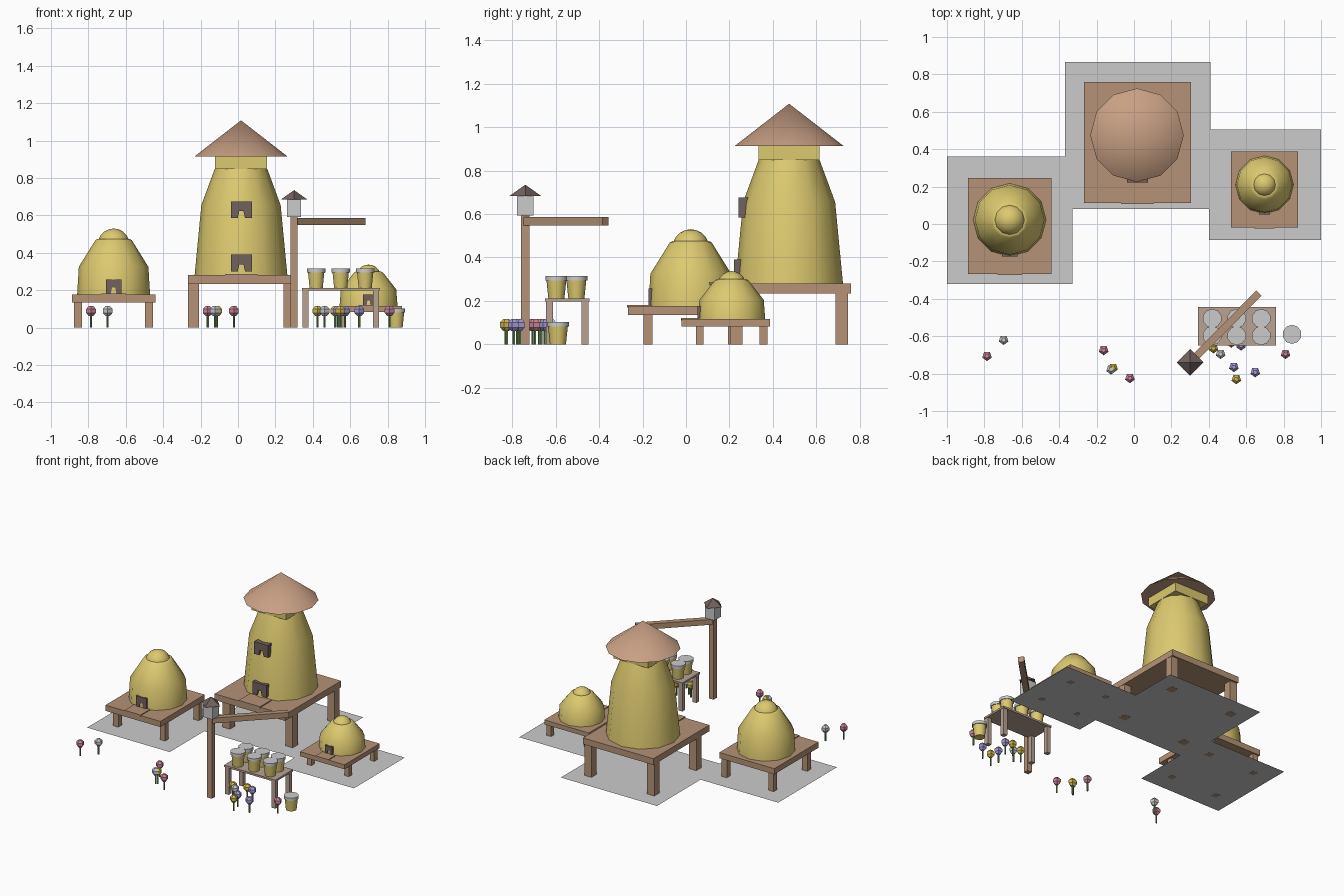
import bpy, bmesh
from math import sin, cos, pi, radians

cube = bpy.data.objects.get("Cube")
if cube:
    bpy.data.objects.remove(cube, do_unlink=True)


def material(name, r, g, b):
    m = bpy.data.materials.new(name)
    m.use_nodes = True
    m.diffuse_color = (r, g, b, 1)
    m.node_tree.nodes["Principled BSDF"].inputs["Base Color"].default_value = (r, g, b, 1)
    return m


STRAW = material("straw", 0.72, 0.59, 0.16)
WOOD = material("wood", 0.46, 0.29, 0.18)
ROOF = material("roof_clay", 0.58, 0.35, 0.23)
DARK = material("dark_wood", 0.17, 0.12, 0.11)
GREY = material("light_grey", 0.60, 0.60, 0.60)
TABLE = material("pale_wood", 0.48, 0.36, 0.29)
PINK = material("pink_petals", 0.62, 0.25, 0.35)
PURPLE = material("purple_petals", 0.40, 0.33, 0.70)
YELLOW = material("yellow_petals", 0.66, 0.50, 0.08)
GREEN = material("stem_green", 0.16, 0.32, 0.11)


def finish(name, bm, mat, smooth=None):
    bmesh.ops.recalc_face_normals(bm, faces=bm.faces)
    me = bpy.data.meshes.new(name)
    bm.to_mesh(me)
    bm.free()
    me.materials.append(mat)
    if smooth:
        me.shade_smooth()
        me.set_sharp_from_angle(angle=radians(smooth))
    ob = bpy.data.objects.new(name, me)
    bpy.context.collection.objects.link(ob)
    return ob


def box(name, mat, x, y, z):
    """Box from (min, max) pairs on each axis."""
    bm = bmesh.new()
    bmesh.ops.create_cube(bm, size=1)
    for v in bm.verts:
        v.co = [a + (b - a) * (c + 0.5) for c, (a, b) in zip(v.co, (x, y, z))]
    return finish(name, bm, mat)


def lathe(name, mat, cx, cy, profile, sides=12, smooth=None):
    """Spin (radius, height) points around a vertical axis."""
    bm = bmesh.new()
    rings = []
    for r, z in profile:
        n = sides if r > 0 else 1
        rings.append([bm.verts.new((cx + r * sin(2 * pi * i / sides),
                                    cy - r * cos(2 * pi * i / sides), z)) for i in range(n)])
    for a, b in zip(rings, rings[1:]):
        for i in range(sides):
            quad = [a[i % len(a)], a[(i + 1) % len(a)], b[(i + 1) % len(b)], b[i % len(b)]]
            bm.faces.new(list(dict.fromkeys(quad)))
    for ring in (rings[0], rings[-1]):
        if len(ring) > 1:
            bm.faces.new(ring)
    return finish(name, bm, mat, smooth)


def extrude(name, mat, outline, offset, depth):
    """Push a flat outline of 3D points along an offset vector."""
    bm = bmesh.new()
    face = bm.faces.new([bm.verts.new(p) for p in outline])
    if depth:
        out = bmesh.ops.extrude_face_region(bm, geom=[face])["geom"]
        verts = [v for v in out if isinstance(v, bmesh.types.BMVert)]
        bmesh.ops.translate(bm, verts=verts, vec=[c * depth for c in offset])
    return finish(name, bm, mat)


def door(name, cx, y, z, w, h, depth):
    """Entrance board with a notch at the bottom."""
    pts = [(-w, 0), (-w * .35, 0), (-w * .2, h * .42), (w * .2, h * .42),
           (w * .35, 0), (w, 0), (w, h), (-w, h)]
    extrude(name, DARK, [(cx + a, y, z + b) for a, b in pts], (0, 1, 0), depth)


def stand(name, cx, cy, x_half, front, back, z0, z1, leg, lx, ly):
    """Platform on four square legs."""
    box(name + "_platform", WOOD, (cx - x_half, cx + x_half), (front, back), (z0, z1))
    for sx in (-1, 1):
        for sy in (-1, 1):
            x, y = cx + sx * lx, cy + sy * ly
            box(name + "_leg", WOOD, (x - leg, x + leg), (y - leg, y + leg), (0, z0))


def dome(name, cx, cy, r, z):
    lathe(name, STRAW, cx, cy,
          [(r * cos(i * pi / 10), z + r * sin(i * pi / 10)) for i in range(5)] + [(0, z + r)],
          12, 40)


# Ground pads
pad = [(-1, -.32), (-.33, -.32), (-.33, .08), (.4, .08), (.4, -.085), (1, -.085),
       (1, .505), (.41, .505), (.41, .865), (-.37, .865), (-.37, .36), (-1, .36)]
extrude("ground_pad", GREY, [(x, y, .001) for x, y in pad], (0, 0, 1), 0)

# Small hive on the -x side
stand("west_stand", -.665, .02, .223, -.268, .245, .134, .176, .021, .19, .195)
lathe("west_hive", STRAW, -.665, .022,
      [(.195, .176), (.186, .325), (.097, .468), (.085, .475)], 12, 35)
dome("west_hive_cap", -.665, .022, .085, .445)
door("west_door", -.665, -.173, .182, .042, .075, .05)
box("west_landing_board", WOOD, (-.73, -.60), (-.272, -.16), (.17, .182))

# Smallest hive on the +x side
stand("east_stand", .698, .21, .18, -.02, .387, .083, .116, .018, .152, .147)
lathe("east_hive", STRAW, .698, .21,
      [(.155, .116), (.148, .205), (.077, .295), (.067, .3)], 12, 35)
dome("east_hive_cap", .698, .21, .066, .271)
door("east_door", .698, .052, .12, .03, .057, .04)
box("east_landing_board", WOOD, (.645, .75), (-.024, .06), (.11, .121))

# Tall central hive
stand("tower_stand", .018, .475, .286, .112, .76, .234, .28, .029, .255, .243)
lathe("tower_hive", STRAW, .016, .475, [(.248, .28), (.212, .655), (.14, .85)], 12, 35)
box("tower_collar", STRAW, (-.124, .156), (.335, .615), (.848, .916))
lathe("tower_roof", ROOF, .016, .475, [(.25, .914), (0, 1.108)], 12, 35)
door("tower_lower_door", .018, .222, .30, .056, .09, .06)
door("tower_upper_door", .018, .242, .585, .056, .09, .06)
box("tower_landing_board", WOOD, (-.07, .105), (.106, .24), (.272, .287))

# Lamp post with diagonal beam
PX, PY = .30, -.74
box("lamp_post", WOOD, (PX - .019, PX + .019), (PY - .019, PY + .019), (0, .595))
d = .014
extrude("lamp_beam", WOOD,
        [(PX + d, PY - d, .548), (.668 + d, -.37 - d, .548),
         (.668 - d, -.37 + d, .548), (PX - d, PY + d, .548)], (0, 0, 1), .039)
box("lamp_box", GREY, (PX - .038, PX + .038), (PY - .038, PY + .038), (.592, .686))
lathe("lamp_roof", DARK, PX, PY, [(.072, .684), (0, .735)], 4)

# Table
box("table_top", TABLE, (.342, .758), (-.65, -.445), (.198, .212))
for x in (.345, .722):
    for y in (-.645, -.482):
        box("table_leg", TABLE, (x, x + .032), (y, y + .032), (0, .198))


# Buckets with lids
def bucket(x, y, z):
    lathe("bucket", STRAW, x, y, [(.037, z), (.046, z + .085)], 10, 40)
    lathe("bucket_lid", GREY, x, y, [(.051, z + .082), (.051, z + .103)], 10, 40)


for bx in (.418, .549, .68):
    for by in (-.505, -.597):
        bucket(bx, by, .212)
bucket(.845, -.59, 0)

# Flowers
flowers = {
    PINK: [(-.786, -.706), (-.162, -.675), (-.022, -.824), (.81, -.695)],
    GREY: [(-.697, -.62), (-.123, -.778), (.463, -.695)],
    YELLOW: [(-.112, -.77), (.425, -.665), (.547, -.83), (.52, -.635)],
    PURPLE: [(.534, -.765), (.648, -.793), (.572, -.65)],
}
for petals, spots in flowers.items():
    for fx, fy in spots:
        lathe("flower_stem", GREEN, fx, fy, [(.006, 0), (.006, .075)], 5)
        lathe("flower_head", petals, fx, fy,
              [(.012, .062), (.027, .078), (.027, .1), (.012, .116)], 5)
